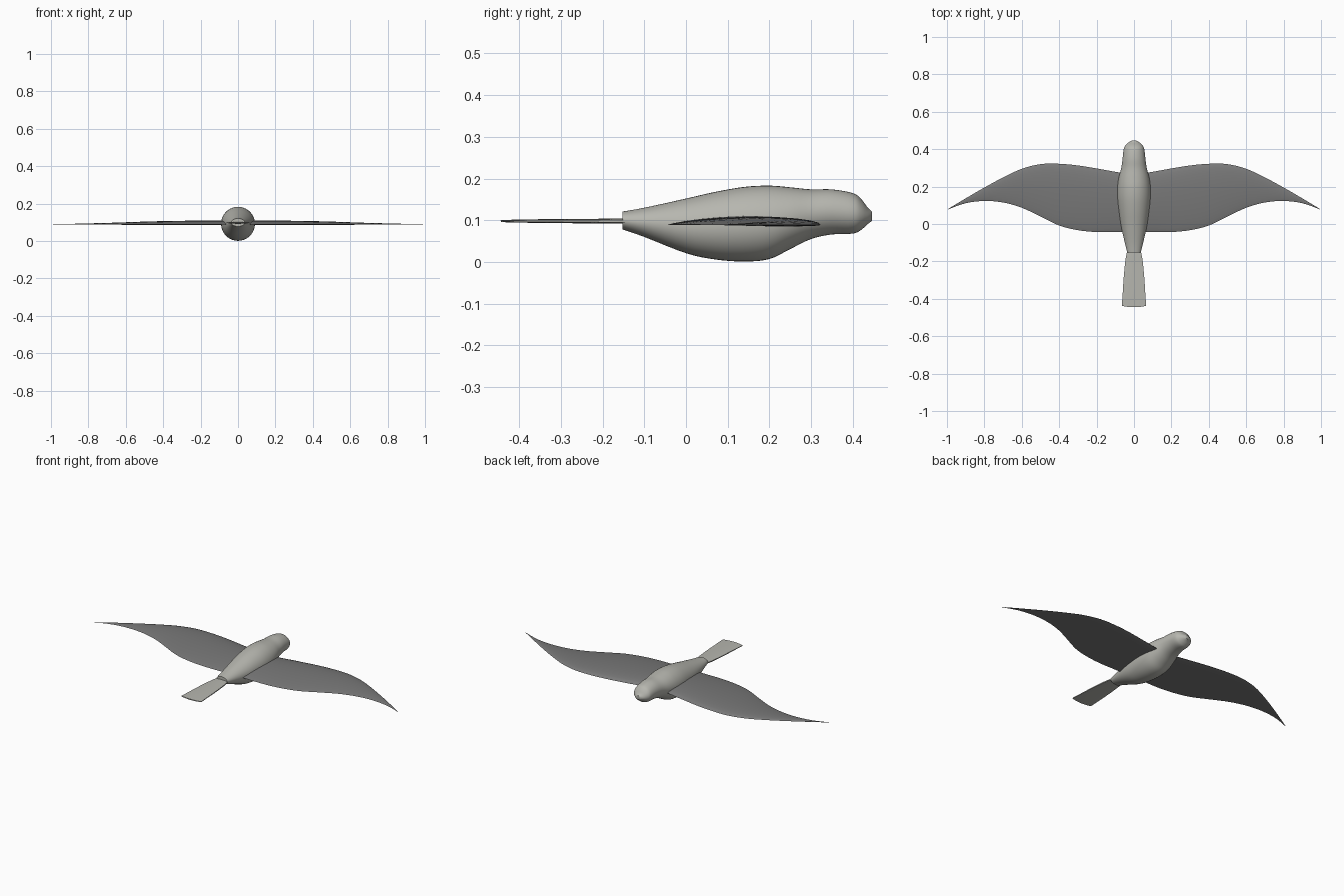
import bpy, bmesh, math

if "Cube" in bpy.data.objects:
    bpy.data.objects.remove(bpy.data.objects["Cube"])


def material(name, rgb):
    m = bpy.data.materials.new(name)
    m.diffuse_color = (*rgb, 1)
    m.use_nodes = True
    m.node_tree.nodes["Principled BSDF"].inputs["Base Color"].default_value = m.diffuse_color
    return m


body_grey = material("warm light grey", (0.47, 0.47, 0.43))
wing_grey = material("dark grey", (0.19, 0.19, 0.19))


def smooth_rows(rows, steps):
    """Catmull-Rom interpolation through the given stations."""
    out = []
    for i in range(len(rows) - 1):
        p0, p1 = rows[max(i - 1, 0)], rows[i]
        p2, p3 = rows[i + 1], rows[min(i + 2, len(rows) - 1)]
        for s in range(steps):
            t = s / steps
            out.append([0.5 * (2 * b + (c - a) * t + (2 * a - 5 * b + 4 * c - d) * t * t
                               + (3 * b - a - 3 * c + d) * t ** 3)
                        for a, b, c, d in zip(p0, p1, p2, p3)])
    return out + [list(rows[-1])]


def loft(name, rings, mat):
    """Skin closed rings of points and cap both ends."""
    bm = bmesh.new()
    vs = [[bm.verts.new(p) for p in ring] for ring in rings]
    n = len(rings[0])
    for a, b in zip(vs, vs[1:]):
        for k in range(n):
            bm.faces.new((a[k], a[(k + 1) % n], b[(k + 1) % n], b[k]))
    bm.faces.new(vs[0])
    bm.faces.new(vs[-1])
    bmesh.ops.recalc_face_normals(bm, faces=bm.faces)
    me = bpy.data.meshes.new(name)
    bm.to_mesh(me)
    bm.free()
    ob = bpy.data.objects.new(name, me)
    bpy.context.collection.objects.link(ob)
    me.materials.append(mat)
    bpy.ops.object.select_all(action='DESELECT')
    ob.select_set(True)
    bpy.context.view_layer.objects.active = ob
    bpy.ops.object.shade_smooth_by_angle(angle=math.radians(40))
    return ob


# Body: y, half width, bottom z, top z
stations = [(-0.152, 0.036, 0.078, 0.121), (-0.1, 0.049, 0.06, 0.13),
            (0.0, 0.072, 0.021, 0.152), (0.07, 0.083, 0.006, 0.168),
            (0.14, 0.09, 0.001, 0.180), (0.2, 0.089, 0.007, 0.183),
            (0.25, 0.081, 0.031, 0.179), (0.3, 0.068, 0.055, 0.174),
            (0.35, 0.061, 0.066, 0.174), (0.4, 0.055, 0.068, 0.165),
            (0.42, 0.046, 0.077, 0.151), (0.436, 0.029, 0.091, 0.130),
            (0.446, 0.012, 0.098, 0.121)]
rings = []
for y, w, lo, hi in smooth_rows(stations, 4):
    rings.append([(w * math.cos(a), y, (lo + hi) / 2 + (hi - lo) / 2 * math.sin(a))
                  for a in (2 * math.pi * k / 40 for k in range(40))])
loft("body", rings, body_grey)

# Wings: x, leading y, trailing y, arch height
wing = [(0.0, 0.262, -0.043, 0.024), (0.1, 0.279, -0.043, 0.024),
        (0.2, 0.297, -0.043, 0.023), (0.3, 0.313, -0.033, 0.022),
        (0.4, 0.322, -0.008, 0.020), (0.5, 0.320, 0.040, 0.017),
        (0.6, 0.295, 0.087, 0.013), (0.7, 0.249, 0.115, 0.009),
        (0.8, 0.195, 0.123, 0.006), (0.9, 0.137, 0.111, 0.003),
        (0.995, 0.080, 0.078, 0.0006)]
N = 12
for side, label in ((1, "right_wing"), (-1, "left_wing")):
    rings = []
    for x, lead, trail, h in smooth_rows(wing, 4):
        pts = []
        for k in range(N + 1):          # cambered upper surface
            t = (1 - math.cos(math.pi * k / N)) / 2
            pts.append((side * x, lead + (trail - lead) * t,
                        0.089 + h * 2.1 * math.sqrt(t) * (1 - t) ** 0.8 * 0.62 / 0.5 * 0.55 * 1.45))
        for k in range(N - 1, 0, -1):   # almost flat underside
            t = (1 - math.cos(math.pi * k / N)) / 2
            pts.append((side * x, lead + (trail - lead) * t,
                        0.089 - h * 0.7 * math.sqrt(t) * (1 - t) ** 3))
        rings.append(pts)
    loft(label, rings, wing_grey)

# Tail: y, half width, half thickness
tail = [(-0.14, 0.034, 0.006), (-0.17, 0.042, 0.006), (-0.22, 0.049, 0.0055),
        (-0.3, 0.056, 0.005), (-0.38, 0.061, 0.004), (-0.437, 0.065, 0.0025)]
rings = []
for y, w, th in smooth_rows(tail, 4):
    us = [-1 + k / 4 for k in range(9)]
    bow = max(0.0, (-y - 0.38) / 0.057) * 0.008   # rounded rear edge
    top = [(w * u, y - bow * (1 - u * u), 0.098 + th * (1 - 0.5 * u * u)) for u in us]
    low = [(w * u, y - bow * (1 - u * u), 0.098 - th * (1 - 0.5 * u * u)) for u in reversed(us)]
    rings.append(top + low)
loft("tail", rings, body_grey)
